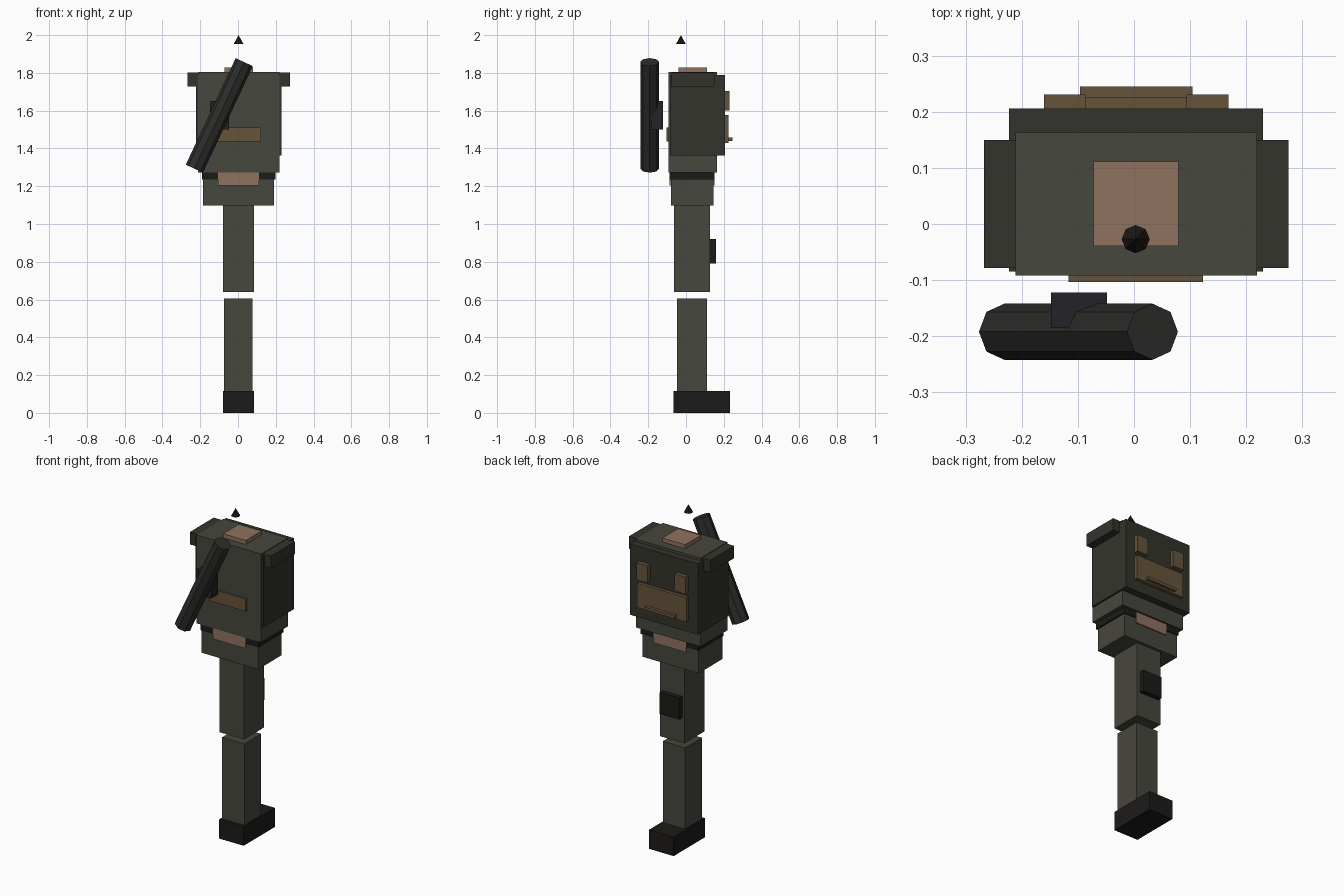
import bpy
from math import atan2
from mathutils import Vector

if "Cube" in bpy.data.objects:
    bpy.data.objects.remove(bpy.data.objects["Cube"])


def mat(name, r, g, b):
    m = bpy.data.materials.new(name)
    m.diffuse_color = (r, g, b, 1)
    m.use_nodes = True
    m.node_tree.nodes["Principled BSDF"].inputs["Base Color"].default_value = m.diffuse_color
    return m


CLOTH = mat("olive_cloth", .062, .063, .048)
VEST = mat("dark_vest", .032, .034, .024)
SKIN = mat("skin", .28, .17, .115)
BROWN = mat("brown_leather", .133, .087, .042)
BLACK = mat("black", .012, .011, .010)
TUBE = mat("tube_green", .026, .026, .023)
GRIP = mat("grip_grey", .017, .017, .021)


def box(name, x, y, z, m):
    """Box from (min, max) ranges on each axis."""
    bpy.ops.mesh.primitive_cube_add(size=1, location=[(a + b) / 2 for a, b in (x, y, z)])
    o = bpy.context.object
    o.name = name
    o.scale = [b - a for a, b in (x, y, z)]
    bpy.ops.object.transform_apply(location=False, rotation=False, scale=True)
    o.data.materials.append(m)
    return o


# Leg
box("boot", (-.08, .084), (-.066, .232), (0, .115), BLACK)
box("lower_leg", (-.073, .076), (-.048, .112), (.115, .605), CLOTH)
box("upper_leg", (-.08, .085), (-.063, .128), (.64, 1.1), CLOTH)
box("thigh_pouch", (-.065, .065), (.12, .158), (.79, .92), BLACK)

# Hips, belt and bare waist
box("hips", (-.186, .19), (-.08, .145), (1.097, 1.237), CLOTH)
box("belt", (-.19, .198), (-.087, .151), (1.235, 1.275), BLACK)
box("waist_skin", (-.105, .11), (-.088, .152), (1.205, 1.274), SKIN)

# Torso, vest and neck
box("torso", (-.211, .219), (-.092, .163), (1.272, 1.805), CLOTH)
box("vest", (-.223, .23), (-.085, .206), (1.363, 1.79), VEST)
box("neck", (-.072, .079), (-.039, .111), (1.74, 1.829), SKIN)

# Mirrored shoulder caps and upper back pouches
for side, s in (("left", -1), ("right", 1)):
    x = sorted((.004 + s * .2, .004 + s * .271))
    box(side + "_shoulder", x, (-.078, .15), (1.728, 1.802), VEST)
    x = sorted((.004 + s * .09, .004 + s * .164))
    box(side + "_back_pouch", x, (.195, .231), (1.6, 1.703), BROWN)

# Other pouches
box("lower_back_pouch", (-.16, .168), (.195, .226), (1.43, 1.577), BROWN)
box("back_pouch_strap", (-.096, .104), (.215, .245), (1.44, 1.457), BROWN)
box("front_pouch", (-.117, .123), (-.103, -.08), (1.437, 1.512), BROWN)

# Slung tube with grip, eight sided
a, b = Vector((-.231, -.192, 1.293)), Vector((.033, -.192, 1.857))
d = b - a
bpy.ops.mesh.primitive_cylinder_add(vertices=8, radius=.05, depth=d.length,
                                    location=(a + b) / 2, rotation=(0, atan2(d.x, d.z), 0))
tube = bpy.context.object
tube.name = "slung_tube"
tube.data.materials.append(TUBE)
box("tube_grip", (-.148, -.048), (-.185, -.122), (1.5, 1.65), GRIP)

# Floating pointed tip
bpy.ops.mesh.primitive_cone_add(vertices=8, radius1=.025, radius2=0, depth=.046,
                                location=(.003, -.027, 1.977))
tip = bpy.context.object
tip.name = "top_spike"
tip.data.materials.append(BLACK)
